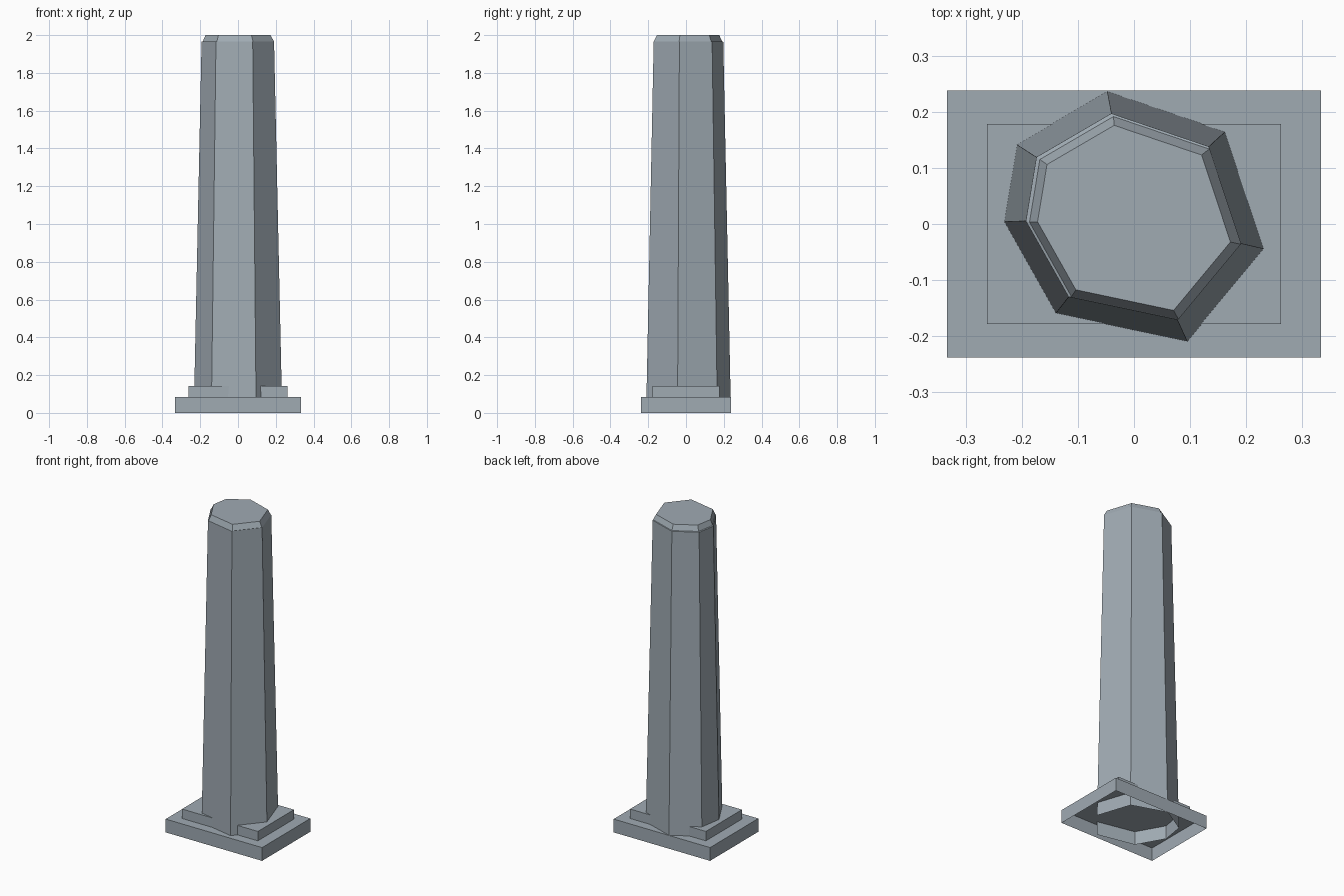
import bpy
import bmesh

cube = bpy.data.objects.get("Cube")
if cube:
    bpy.data.objects.remove(cube, do_unlink=True)

# Blue-grey stone
stone = bpy.data.materials.new("blue_grey_stone")
stone.use_nodes = True
colour = (0.35, 0.405, 0.45, 1)
stone.diffuse_color = colour
stone.node_tree.nodes["Principled BSDF"].inputs["Base Color"].default_value = colour


def loft(name, outline, rings):
    """Stack scaled copies of an outline (z, scale, dx, dy), capped on top, open below."""
    bm = bmesh.new()
    loops = [[bm.verts.new((x * s + dx, y * s + dy, z)) for x, y in outline]
             for z, s, dx, dy in rings]
    n = len(outline)
    for low, high in zip(loops, loops[1:]):
        for i in range(n):
            j = (i + 1) % n
            bm.faces.new((low[i], low[j], high[j], high[i]))
    bm.faces.new(loops[-1])
    mesh = bpy.data.meshes.new(name)
    bm.to_mesh(mesh)
    bm.free()
    mesh.materials.append(stone)
    obj = bpy.data.objects.new(name, mesh)
    bpy.context.collection.objects.link(obj)
    return obj


def plinth_step(name, half_x, half_y, z0, z1):
    corners = [(-half_x, -half_y), (half_x, -half_y), (half_x, half_y), (-half_x, half_y)]
    return loft(name, corners, [(z0, 1, 0, 0), (z1, 1, 0, 0)])


# Two-step rectangular plinth, hollow underneath
plinth_step("lower_step", 0.333, 0.238, 0, 0.083)
plinth_step("upper_step", 0.262, 0.178, 0.083, 0.142)

# Irregular seven-sided tapered shaft with a slim ledge and chamfered top
heptagon = [(-0.048, 0.238), (-0.211, 0.143), (-0.234, 0.004), (-0.141, -0.161),
            (0.096, -0.211), (0.234, -0.045), (0.164, 0.166)]
loft("column_shaft", heptagon, [
    (0, 1, 0, 0),
    (1.965, 0.82, -0.001, 0.002),
    (1.967, 0.805, 0.002, 0),
    (2, 0.735, 0, 0.001),
])
